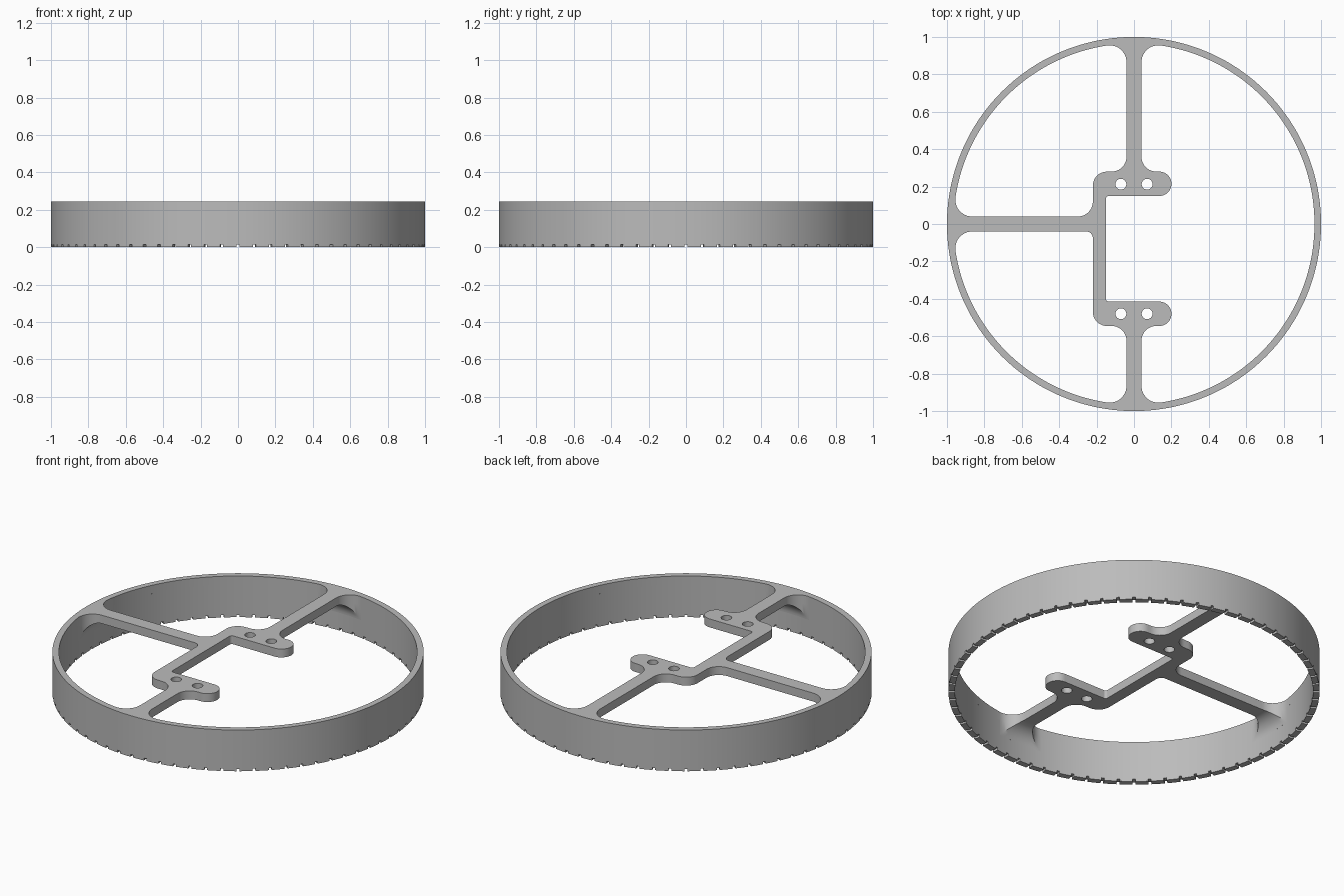
import bpy, bmesh
from math import sin, cos, pi, radians, asin, sqrt, hypot, atan2
from mathutils import Vector

cube = bpy.data.objects.get("Cube")
if cube:
    bpy.data.objects.remove(cube)

R_OUT, R_IN = 1.0, 0.965
TOP, PLATE_Z, NOTCH_Z = 0.245, 0.195, 0.014
HALF = 0.04            # half width of a spoke
FILLET = 0.09          # spoke to rim fillet, in plan
COVE = 0.09            # spoke to rim cove, underneath
NOTCHES = 72
TILT = asin((HALF + FILLET) / (R_IN - FILLET))

grey = bpy.data.materials.new("plain grey")
grey.use_nodes = True
grey.diffuse_color = (0.5, 0.5, 0.5, 1)
grey.node_tree.nodes["Principled BSDF"].inputs["Base Color"].default_value = (0.5, 0.5, 0.5, 1)


def finish(bm, name):
    bmesh.ops.remove_doubles(bm, verts=bm.verts, dist=1e-5)
    bmesh.ops.recalc_face_normals(bm, faces=bm.faces)
    mesh = bpy.data.meshes.new(name)
    bm.to_mesh(mesh)
    bm.free()
    mesh.materials.append(grey)
    obj = bpy.data.objects.new(name, mesh)
    bpy.context.collection.objects.link(obj)
    bpy.ops.object.select_all(action="DESELECT")
    obj.select_set(True)
    bpy.context.view_layer.objects.active = obj
    bpy.ops.object.shade_smooth_by_angle(angle=radians(30))
    return obj


def polar(r, a):
    return Vector((r * cos(a), r * sin(a)))


def arc(centre, r, a0, a1, n):
    return [centre + polar(r, a0 + (a1 - a0) * i / n) for i in range(n + 1)]


def rounded(start, corners, end, n=10):
    """Path through right-angled corners (x, y, radius)."""
    pts = [start] + [Vector(c[:2]) for c in corners] + [end]
    path = []
    for i, (x, y, r) in enumerate(corners, 1):
        p = pts[i]
        u, v = (pts[i - 1] - p).normalized() * r, (pts[i + 1] - p).normalized() * r
        for k in range(n + 1):
            s = pi / 2 * k / n
            path.append(p + u + v - v * cos(s) - u * sin(s))
    return path


def window(a, b, corners):
    """Opening between the spokes at angles a and b, closed by the hub edge."""
    a, b = radians(a), radians(b)
    first = arc(polar(R_IN - FILLET, a + TILT), FILLET, a - pi / 2, a + TILT, 12)
    rim = arc(Vector((0, 0)), R_IN, a + TILT, b - TILT, int((b - a) / radians(1.5)))
    last = arc(polar(R_IN - FILLET, b - TILT), FILLET, b - TILT, b + pi / 2, 12)
    return first + rim[1:-1] + last + rounded(last[-1], corners, first[0])


# Angles round the rim: one narrow notch, then three wider steps
step = 2 * pi / NOTCHES
notch = radians(0.9)
stations = []
for i in range(NOTCHES):
    start = i * step - notch / 2
    stations += [start] + [start + notch + (step - notch) * k / 3 for k in range(3)]

# Top frame: rim top, three spokes and the bracket hub in one plate
loops = [
    [polar(R_OUT, a) for a in stations],
    window(-90, 90, [(HALF, 0.28, 0.08), (0.20, 0.28, 0.064), (0.20, 0.15, 0.064),
                     (-0.15, 0.15, 0.015), (-0.15, -0.415, 0.015), (0.20, -0.415, 0.064),
                     (0.20, -0.545, 0.064), (HALF, -0.545, 0.08)]),
    window(90, 180, [(-0.22, HALF, 0.08), (-0.22, 0.28, 0.075), (-HALF, 0.28, 0.08)]),
    window(180, 270, [(-HALF, -0.545, 0.08), (-0.22, -0.545, 0.075), (-0.22, -HALF, 0.035)]),
]
# Screw holes
for x in (-0.07, 0.07):
    for y in (0.213, -0.48):
        loops.append(arc(Vector((x, y)), 0.029, 0, 2 * pi, 32)[:-1])

bm = bmesh.new()
for loop in loops:
    vs = [bm.verts.new((p.x, p.y, PLATE_Z)) for p in loop]
    for i, v in enumerate(vs):
        bm.edges.new((vs[i - 1], v))
bmesh.ops.remove_doubles(bm, verts=bm.verts, dist=1e-5)
bmesh.ops.triangle_fill(bm, edges=bm.edges[:], use_beauty=True, normal=(0, 0, 1))
ext = bmesh.ops.extrude_face_region(bm, geom=bm.faces[:], use_keep_orig=True)
bmesh.ops.translate(bm, vec=(0, 0, TOP - PLATE_Z),
                    verts=[e for e in ext["geom"] if isinstance(e, bmesh.types.BMVert)])
finish(bm, "top_frame")

# Rim wall, with teeth drawn down between the notches
bm = bmesh.new()
rings = []
for a in stations:
    ring = []
    for r, z in ((R_OUT, PLATE_Z), (R_OUT, NOTCH_Z), (R_IN, NOTCH_Z), (R_IN, PLATE_Z)):
        p = polar(r, a)
        ring.append(bm.verts.new((p.x, p.y, z)))
    rings.append(ring)
teeth = []
for i, ring in enumerate(rings):
    nxt = rings[(i + 1) % len(rings)]
    for k in range(3):
        face = bm.faces.new((ring[k], ring[k + 1], nxt[k + 1], nxt[k]))
        if k == 1 and i % 4:
            teeth.append(face)
ext = bmesh.ops.extrude_face_region(bm, geom=teeth)
bmesh.ops.translate(bm, vec=(0, 0, -NOTCH_Z),
                    verts=[e for e in ext["geom"] if isinstance(e, bmesh.types.BMVert)])
finish(bm, "rim_wall")

# Coved gussets under the outer ends of the spokes
centre = polar(R_IN - FILLET, TILT)
outline = arc(centre, FILLET, TILT, -pi / 2, 14)
for name, turn in (("back", 90), ("right", 180), ("front", 270)):
    bm = bmesh.new()
    rows = []
    for p in [outline[0] * 1.01] + outline:
        rho, spread = hypot(p.x, p.y), atan2(p.y, p.x)
        d = min(max(R_IN - rho, 0), COVE)
        z = PLATE_Z - COVE + sqrt(COVE ** 2 - (COVE - d) ** 2)
        row = []
        for k in range(9):
            q = polar(rho, radians(turn) + spread * (k / 4 - 1))
            row.append(bm.verts.new((q.x, q.y, z)))
        rows.append(row)
    for r0, r1 in zip(rows, rows[1:]):
        for k in range(8):
            bm.faces.new((r0[k], r0[k + 1], r1[k + 1], r1[k]))
    rim_edges = [e for e in bm.edges if e.is_boundary]
    ext = bmesh.ops.extrude_edge_only(bm, edges=rim_edges)
    for e in ext["geom"]:
        if isinstance(e, bmesh.types.BMVert):
            e.co.z = PLATE_Z
    finish(bm, name + "_spoke_gusset")
